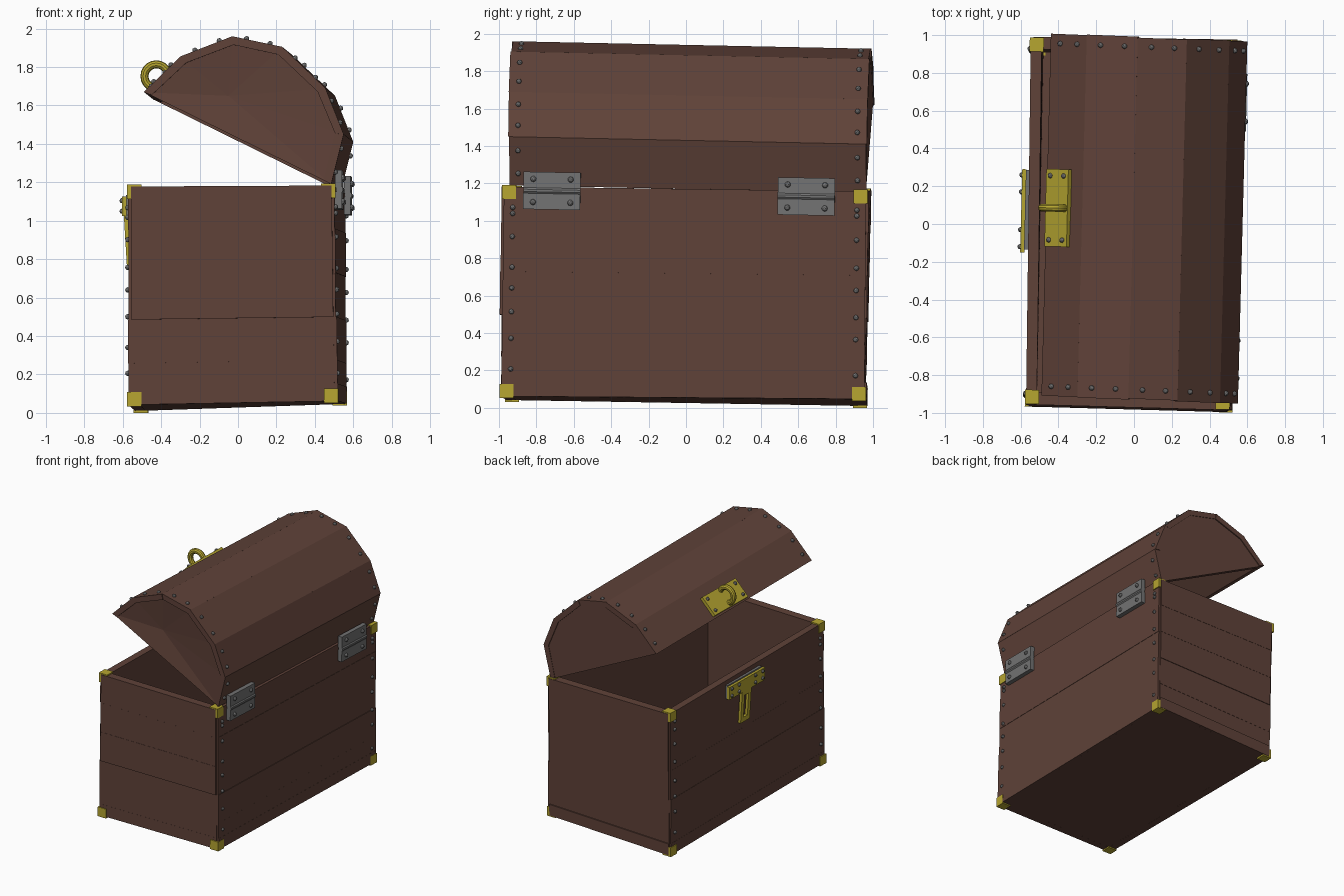
import bpy, bmesh, math, random
from mathutils import Vector, Matrix, Euler

if "Cube" in bpy.data.objects:
    bpy.data.objects.remove(bpy.data.objects["Cube"])

random.seed(4)

def mat(name, c):
    m = bpy.data.materials.new(name)
    m.diffuse_color = (*c, 1)
    m.use_nodes = True
    m.node_tree.nodes["Principled BSDF"].inputs["Base Color"].default_value = m.diffuse_color
    return m

WOOD = mat("wood", (0.115, 0.054, 0.04))
BRASS = mat("brass", (0.47, 0.38, 0.03))
STEEL = mat("steel", (0.17, 0.17, 0.17))

def finish(bm, name, m):
    bmesh.ops.recalc_face_normals(bm, faces=bm.faces)
    me = bpy.data.meshes.new(name)
    bm.to_mesh(me)
    bm.free()
    me.materials.append(m)
    ob = bpy.data.objects.new(name, me)
    bpy.context.collection.objects.link(ob)
    return ob

def prism(bm, a, b):
    """Solid between two matching loops of points."""
    va = [bm.verts.new(p) for p in a]
    vb = [bm.verts.new(p) for p in b]
    bm.faces.new(va)
    bm.faces.new(vb[::-1])
    for i in range(len(va)):
        j = (i + 1) % len(va)
        bm.faces.new((va[i], vb[i], vb[j], va[j]))

def box(bm, loc, size, rot=(0, 0, 0)):
    M = Matrix.LocRotScale(Vector(loc), Euler(rot), Vector(size))
    bmesh.ops.create_cube(bm, size=1, matrix=M)

def rivet(bm, p, r=0.014):
    bmesh.ops.create_icosphere(bm, subdivisions=2, radius=r, matrix=Matrix.Translation(p))

# Slightly crooked chest: centres of the eight corner caps
CAPS = {(0, 0, 0): (-.54, -.93, .07), (1, 0, 0): (.485, -.96, .09),
        (0, 1, 0): (-.505, .93, .038), (1, 1, 0): (.53, .925, .075),
        (0, 0, 1): (-.54, -.915, 1.15), (1, 0, 1): (.47, -.945, 1.155),
        (0, 1, 1): (-.515, .95, 1.135), (1, 1, 1): (.53, .935, 1.13)}
CORNER = {k: Vector(p) + Vector([(2 * s - 1) * .028 for s in k]) for k, p in CAPS.items()}

def at(u, v, w):
    """Point inside the crooked chest from 0..1 coordinates."""
    p = Vector()
    for (i, j, k), c in CORNER.items():
        p += c * (u if i else 1 - u) * (v if j else 1 - v) * (w if k else 1 - w)
    return p

def block(bm, u, v, w):
    prism(bm, *[[at(u[i], v[j], k) for i, j in ((0, 0), (1, 0), (1, 1), (0, 1))] for k in w])

# Plank walls and floor
TU, TV = .05, .027
rows = [0, .08, .19, .39, .595, .8, 1]
walls = {"front_wall": 0, "back_wall": 1, "left_wall": 2, "right_wall": 3}
for name, k in walls.items():
    bm = bmesh.new()
    for w in zip(rows, rows[1:]):
        e = random.uniform(0, .008)
        if k == 0:
            block(bm, (-e, TU), (0, 1), w)
        elif k == 1:
            block(bm, (1 - TU, 1 + e), (0, 1), w)
        elif k == 2:
            block(bm, (.01, .99), (-e, TV), w)
        else:
            block(bm, (.01, .99), (1 - TV, 1 + e), w)
    finish(bm, name, WOOD)
bm = bmesh.new()
block(bm, (.01, .99), (.005, .995), (0, .05))
finish(bm, "floor", WOOD)

# Brass corner caps
bm = bmesh.new()
for p in CAPS.values():
    box(bm, p, (.075,) * 3, (0, 0, -.025))
finish(bm, "corner_caps", BRASS)

# Rivets down the long walls
bm = bmesh.new()
for u in (-.006, 1.006):
    for v in (.025, .975):
        for w in (.13, .28, .4, .52, .63, .77, .86, .92):
            rivet(bm, at(u, v, w + random.uniform(-.02, .02)))
finish(bm, "wall_rivets", STEEL)

# Open lid: arched profile, yawed and dropped a little towards +y
PROFILE = [(-.49, 1.67), (-.30, 1.855), (-.03, 1.96), (.23, 1.905),
           (.455, 1.69), (.55, 1.45), (.485, 1.19)]
MID = Vector((.03, 1.5))
INNER = [tuple(Vector(p) + (MID - Vector(p)).normalized() * .045) for p in PROFILE]

def lid(p, t, inset=0):
    """Profile point p at t = 0 (-y end) .. 1 (+y end)."""
    y = -.925 + inset + (1.91 - 2 * inset) * t - .04 * p[0]
    return Vector((p[0] + .05 * t, y, p[1] - .04 * t))

bm = bmesh.new()
for i in range(6):
    ring = [PROFILE[i], PROFILE[i + 1], INNER[i + 1], INNER[i]]
    e = random.uniform(-.008, .004)
    prism(bm, [lid(p, 0, e) for p in ring], [lid(p, 1, e) for p in ring])
finish(bm, "lid_planks", WOOD)

# Lid ends, the near one dented inward
for name, t, dy, dent in (("lid_end_left", 0, 1, .03), ("lid_end_right", 1, -1, .0)):
    bm = bmesh.new()
    loops = []
    for d in (.004, .045):
        off = Vector((0, dy * d, 0))
        vs = [bm.verts.new(lid(tuple(Vector(p) * .99 + MID * .01), t) + off) for p in PROFILE]
        c = bm.verts.new(lid((-.05, 1.65), t) + off + Vector((0, dy * dent, 0)))
        for i in range(7):
            bm.faces.new((vs[i], vs[(i + 1) % 7], c))
        loops.append(vs)
    for i in range(7):
        j = (i + 1) % 7
        bm.faces.new((loops[0][i], loops[0][j], loops[1][j], loops[1][i]))
    finish(bm, name, WOOD)

# Rivets around the lid arch
bm = bmesh.new()
for i in range(6):
    a, b = Vector(PROFILE[i]), Vector(PROFILE[i + 1])
    n = Vector((a.y - b.y, b.x - a.x)).normalized() * .004
    for f in (.28, .75):
        for t in (.025, .975):
            rivet(bm, lid(tuple(a.lerp(b, f) + n), t))
finish(bm, "lid_rivets", STEEL)

# Hinges on the back
for name, x, y, z in (("hinge_left", .527, -.717, 1.16), ("hinge_right", .572, .643, 1.13)):
    bm = bmesh.new()
    rot = (-.02, 0, -.025)
    R = Euler(rot).to_matrix()
    o = Vector((x, y, z))
    for s in (-1, 1):
        box(bm, o + R @ Vector((0, 0, s * .055)), (.035, .305, .09), rot)
        for sy in (-.1, .1):
            rivet(bm, o + R @ Vector((.018, sy, s * .062)), .016)
    M = Matrix.Translation(o + Vector((.005, 0, 0))) @ R.to_4x4() @ Matrix.Rotation(math.pi / 2, 4, 'X')
    bmesh.ops.create_cone(bm, cap_ends=True, segments=10, radius1=.02, radius2=.02, depth=.305, matrix=M)
    finish(bm, name, STEEL)

# Brass plate and ring on the lid
o = Vector((-.402, .085, 1.725))
rot = (0, -math.pi / 4, -.025)
R = Euler(rot).to_matrix()
bm = bmesh.new()
box(bm, o, (.165, .41, .025), rot)
finish(bm, "lid_plate", BRASS)
bm = bmesh.new()
for sx in (-.05, .05):
    for sy in (-.17, .17):
        rivet(bm, o + R @ Vector((sx, sy, .014)))
finish(bm, "lid_plate_rivets", STEEL)
bpy.ops.mesh.primitive_torus_add(location=(-.425, .085, 1.752), rotation=(math.pi / 2, 0, -.025),
                                 major_radius=.062, minor_radius=.021,
                                 major_segments=20, minor_segments=10)
ring = bpy.context.object
ring.name = "lid_ring"
ring.data.materials.append(BRASS)
bpy.ops.object.shade_smooth_by_angle()

# Hasp on the front: steel backing, brass bar, slotted tongue
bm = bmesh.new()
box(bm, (-.562, .075, 1.08), (.03, .42, .11), (0, 0, -.025))
finish(bm, "hasp_backing", STEEL)
bm = bmesh.new()
box(bm, (-.586, .07, 1.075), (.022, .44, .1), (0, 0, -.025))
for dy in (-.042, .042):
    box(bm, (-.576, .07 + dy, .91), (.022, .034, .27), (0, -.06, 0))
for z in (.79, 1.01):
    box(bm, (-.576 - (z - .91) * .06, .07, z), (.022, .116, .04), (0, -.06, 0))
finish(bm, "hasp", BRASS)
bm = bmesh.new()
for y in (-.12, -.03, .17, .26):
    for z in (1.05, 1.105):
        rivet(bm, (-.598 + .025 * (y - .07), y, z))
finish(bm, "hasp_rivets", STEEL)
